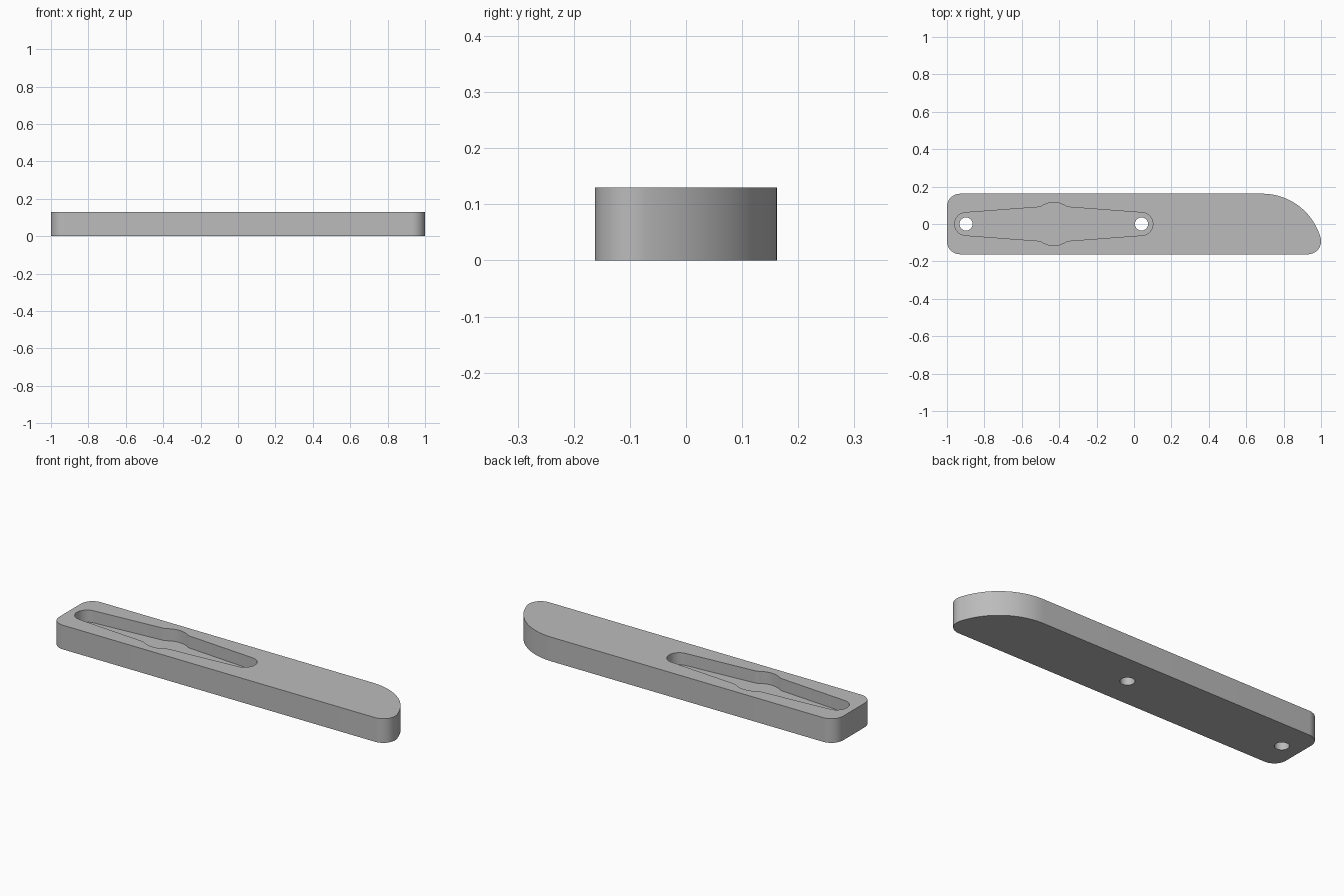
import bpy, bmesh
from math import radians, degrees, sin, cos, sqrt, atan2

cube = bpy.data.objects.get("Cube")
if cube:
    bpy.data.objects.remove(cube, do_unlink=True)

HALF_W, HEIGHT, FLOOR = 0.162, 0.13, 0.065
CORNER = 0.07
SLOT_X, HOLE_GAP = -0.429, 0.469

grey = bpy.data.materials.new("plain grey")
grey.use_nodes = True
colour = (0.5, 0.5, 0.5, 1)
grey.diffuse_color = colour
grey.node_tree.nodes["Principled BSDF"].inputs["Base Color"].default_value = colour


def arc(cx, cy, r, start, end, steps):
    angles = [radians(start + (end - start) * i / steps) for i in range(steps + 1)]
    return [(cx + r * cos(a), cy + r * sin(a)) for a in angles]


def prism(name, points, low, high):
    """Extrude a closed outline from height low to height high."""
    bm = bmesh.new()
    face = bm.faces.new([bm.verts.new((x, y, low)) for x, y in points])
    top = bmesh.ops.extrude_face_region(bm, geom=[face])["geom"]
    verts = [v for v in top if isinstance(v, bmesh.types.BMVert)]
    bmesh.ops.translate(bm, verts=verts, vec=(0, 0, high - low))
    bmesh.ops.recalc_face_normals(bm, faces=bm.faces)
    mesh = bpy.data.meshes.new(name)
    bm.to_mesh(mesh)
    bm.free()
    mesh.materials.append(grey)
    obj = bpy.data.objects.new(name, mesh)
    bpy.context.collection.objects.link(obj)
    return obj


# Body outline: rounded square end, and a quarter-round nose with a blended tip
nose_r = 2 * HALF_W
tip_dx = sqrt((nose_r - CORNER) ** 2 - CORNER ** 2)
nose_x = 1 - CORNER - tip_dx
tip_angle = degrees(atan2(CORNER, tip_dx))
inner = HALF_W - CORNER
outline = (arc(-1 + CORNER, inner, CORNER, 180, 90, 12)
           + arc(nose_x, -HALF_W, nose_r, 90, tip_angle, 32)
           + arc(nose_x + tip_dx, -inner, CORNER, tip_angle, -90, 16)[1:]
           + arc(-1 + CORNER, -inner, CORNER, 270, 180, 12))
body = prism("handle_body", outline, 0, HEIGHT)

# Slot outline: one quarter (bulge, blend, taper, round end), mirrored twice
bulge, blend, shoulder = 0.115, 0.04, 0.09
blend_y = shoulder + blend
blend_dx = sqrt((bulge + blend) ** 2 - blend_y ** 2)
meet = degrees(atan2(blend_y, blend_dx))
quarter = (arc(0, 0, bulge, 90, meet, 8)
           + arc(blend_dx, blend_y, blend, meet + 180, 270, 6)[1:]
           + arc(HOLE_GAP, 0, 0.061, 86, 0, 14))
right = quarter + [(x, -y) for x, y in quarter[-2::-1]]
slot = right + [(-x, y) for x, y in right[-2:0:-1]]
cutters = [prism("slot_cutter", [(SLOT_X + x, y) for x, y in slot], FLOOR, HEIGHT + 0.1)]

# Two through holes at the slot ends
for side in (-1, 1):
    circle = arc(SLOT_X + side * HOLE_GAP, 0, 0.035, 0, 360, 32)[:-1]
    cutters.append(prism("hole_cutter", circle, -0.1, HEIGHT + 0.2))

# Cut the body, keep the result and drop the cutters
for cutter in cutters:
    cutter.hide_render = True
    mod = body.modifiers.new(cutter.name, "BOOLEAN")
    mod.operation = "DIFFERENCE"
    mod.solver = "EXACT"
    mod.object = cutter
graph = bpy.context.evaluated_depsgraph_get()
cut_mesh = bpy.data.meshes.new_from_object(body.evaluated_get(graph))
body.modifiers.clear()
body.data = cut_mesh
for cutter in cutters:
    bpy.data.objects.remove(cutter, do_unlink=True)

# Smooth curved walls, sharp rims
bpy.ops.object.select_all(action="DESELECT")
body.select_set(True)
bpy.context.view_layer.objects.active = body
bpy.ops.object.shade_smooth_by_angle(angle=radians(30))
